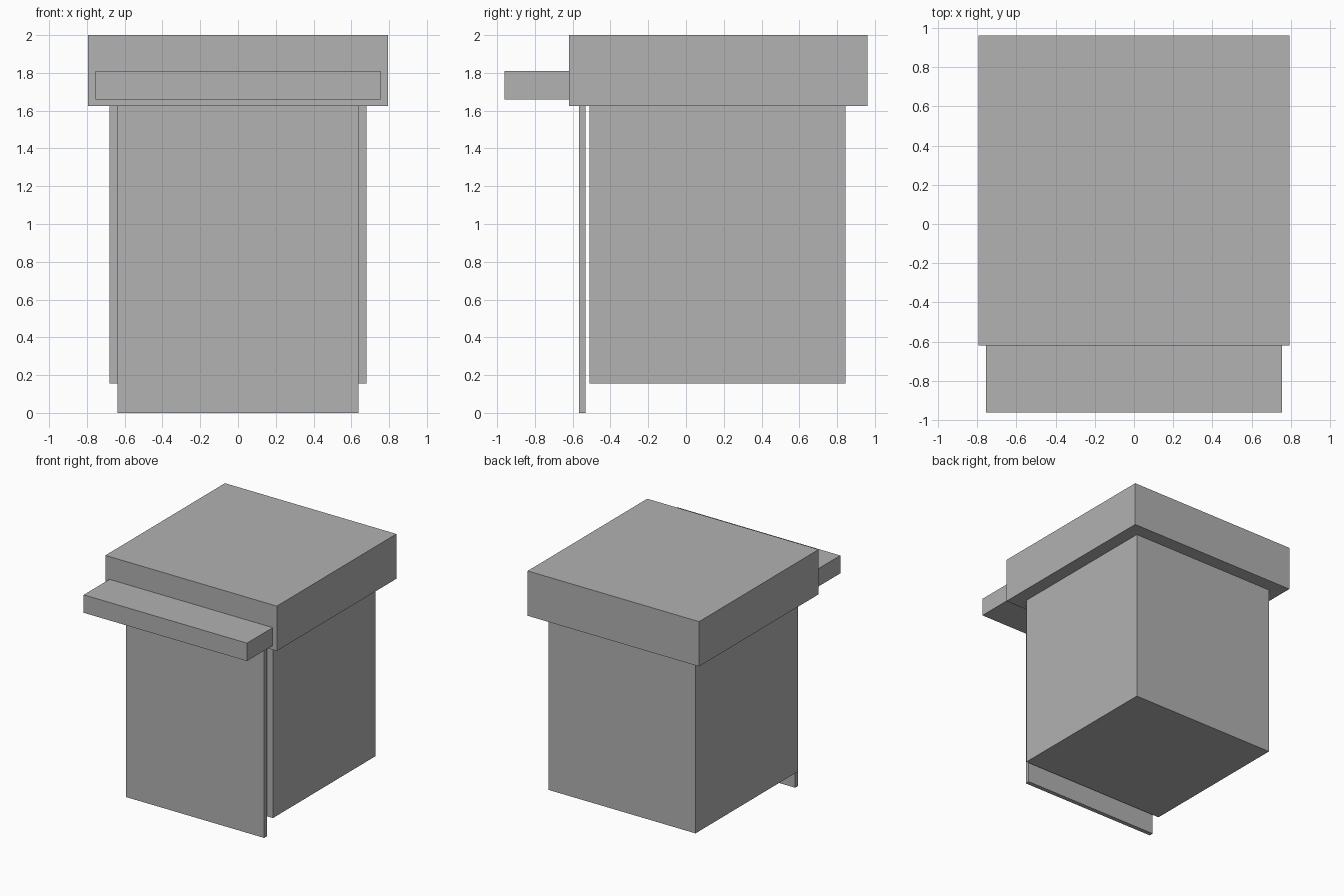
import bpy

if "Cube" in bpy.data.objects:
    bpy.data.objects.remove(bpy.data.objects["Cube"])

# One flat grey for every part
grey = bpy.data.materials.new("light_grey")
grey.diffuse_color = (0.445, 0.445, 0.445, 1.0)
grey.use_nodes = True
grey.node_tree.nodes["Principled BSDF"].inputs["Base Color"].default_value = grey.diffuse_color


def box(name, x, y, z):
    """Add a box spanning the given (min, max) ranges."""
    spans = (x, y, z)
    bpy.ops.mesh.primitive_cube_add(size=1, location=[(a + b) / 2 for a, b in spans])
    obj = bpy.context.object
    obj.name = name
    obj.scale = [b - a for a, b in spans]
    bpy.ops.object.transform_apply(location=False, rotation=False, scale=True)
    obj.data.materials.append(grey)
    return obj


# Main cabinet, hanging under the top block
box("cabinet_body", (-0.68, 0.68), (-0.51, 0.845), (0.155, 1.625))

# Wide top block overhanging the body
box("top_block", (-0.793, 0.793), (-0.62, 0.96), (1.625, 2.0))

# Thin front panel, standing clear of the body
box("front_panel", (-0.638, 0.638), (-0.567, -0.531), (0.0, 1.625))

# Shelf projecting from the front of the top block
box("front_shelf", (-0.755, 0.755), (-0.96, -0.62), (1.66, 1.81))
